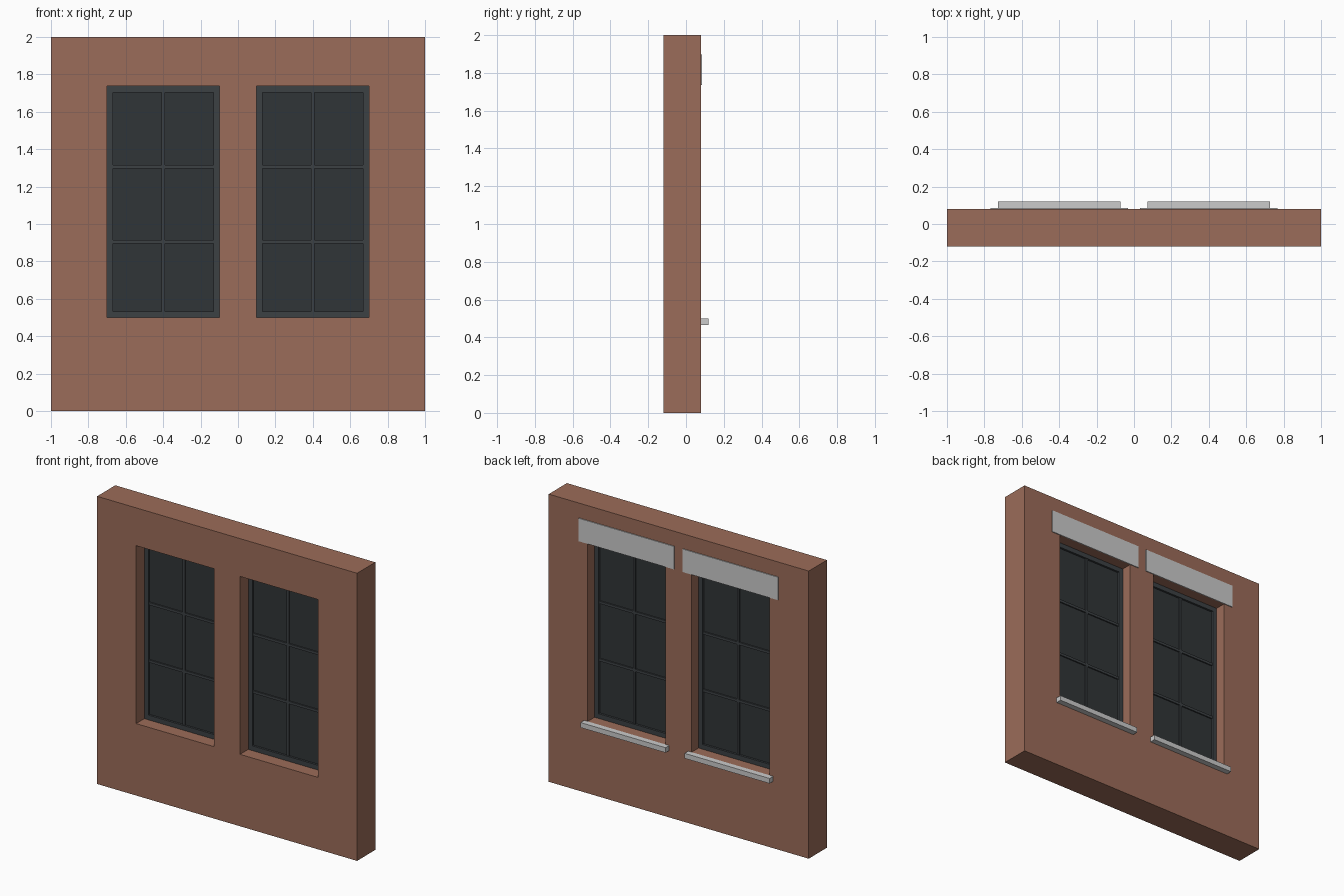
import bpy, bmesh

if "Cube" in bpy.data.objects:
    bpy.data.objects.remove(bpy.data.objects["Cube"])


def material(name, color):
    m = bpy.data.materials.new(name)
    m.diffuse_color = (*color, 1)
    m.use_nodes = True
    m.node_tree.nodes["Principled BSDF"].inputs["Base Color"].default_value = m.diffuse_color
    return m


BRICK = material("terracotta", (0.33, 0.15, 0.10))
FRAME = material("dark_frame", (0.045, 0.052, 0.057))
GLASS = material("dark_glass", (0.03, 0.035, 0.038))


def finish(name, bm, mat=None):
    bmesh.ops.recalc_face_normals(bm, faces=bm.faces[:])
    me = bpy.data.meshes.new(name)
    bm.to_mesh(me)
    bm.free()
    if mat:
        me.materials.append(mat)
    ob = bpy.data.objects.new(name, me)
    bpy.context.collection.objects.link(ob)
    return ob


def pierced_panel(name, xs, zs, holes, y0, y1, mat):
    """Panel over a grid of xs, zs with the cells in holes left open."""
    bm = bmesh.new()
    grid = [[bm.verts.new((x, y0, z)) for z in zs] for x in xs]
    for i in range(len(xs) - 1):
        for j in range(len(zs) - 1):
            if (i, j) not in holes:
                bm.faces.new((grid[i][j], grid[i + 1][j],
                              grid[i + 1][j + 1], grid[i][j + 1]))
    geo = bmesh.ops.extrude_face_region(bm, geom=bm.faces[:], use_keep_orig=True)["geom"]
    moved = [g for g in geo if isinstance(g, bmesh.types.BMVert)]
    bmesh.ops.translate(bm, verts=moved, vec=(0, y1 - y0, 0))
    bmesh.ops.dissolve_limit(bm, angle_limit=0.01, verts=bm.verts[:], edges=bm.edges[:])
    return finish(name, bm, mat)


def box(name, x0, x1, y0, y1, z0, z1, mat=None):
    bm = bmesh.new()
    bmesh.ops.create_cube(bm, size=1)
    bmesh.ops.scale(bm, verts=bm.verts, vec=(x1 - x0, y1 - y0, z1 - z0))
    bmesh.ops.translate(bm, verts=bm.verts,
                        vec=((x0 + x1) / 2, (y0 + y1) / 2, (z0 + z1) / 2))
    return finish(name, bm, mat)


Z0, Z1 = 0.5, 1.737

# Wall with two window openings
pierced_panel("wall", [-1, -0.7, -0.1, 0.1, 0.7, 1], [0, Z0, Z1, 2],
              {(1, 1), (3, 1)}, -0.12, 0.08, BRICK)

for side, cx in (("left", -0.4), ("right", 0.4)):
    # Outer window frame
    pierced_panel(side + "_window_frame",
                  [cx - 0.3, cx - 0.268, cx + 0.268, cx + 0.3],
                  [Z0, Z0 + 0.033, Z1 - 0.033, Z1], {(1, 1)}, -0.03, 0.005, FRAME)
    # Glazing bars
    box(side + "_mullion", cx - 0.009, cx + 0.009, -0.025, 0.0,
        Z0 + 0.033, Z1 - 0.033, FRAME)
    for k, z in enumerate((0.906, 1.306)):
        box(f"{side}_glazing_bar_{k + 1}", cx - 0.268, cx + 0.268, -0.025, 0.0,
            z - 0.009, z + 0.009, FRAME)
    # Glass sheet
    box(side + "_glass", cx - 0.268, cx + 0.268, -0.016, -0.009,
        Z0 + 0.033, Z1 - 0.033, GLASS)
    # Stone sill and lintel on the back face
    box(side + "_sill", cx - 0.327, cx + 0.327, 0.08, 0.12, 0.465, Z0)
    box(side + "_lintel", cx - 0.367, cx + 0.367, 0.08, 0.086, 1.737, 1.897)
